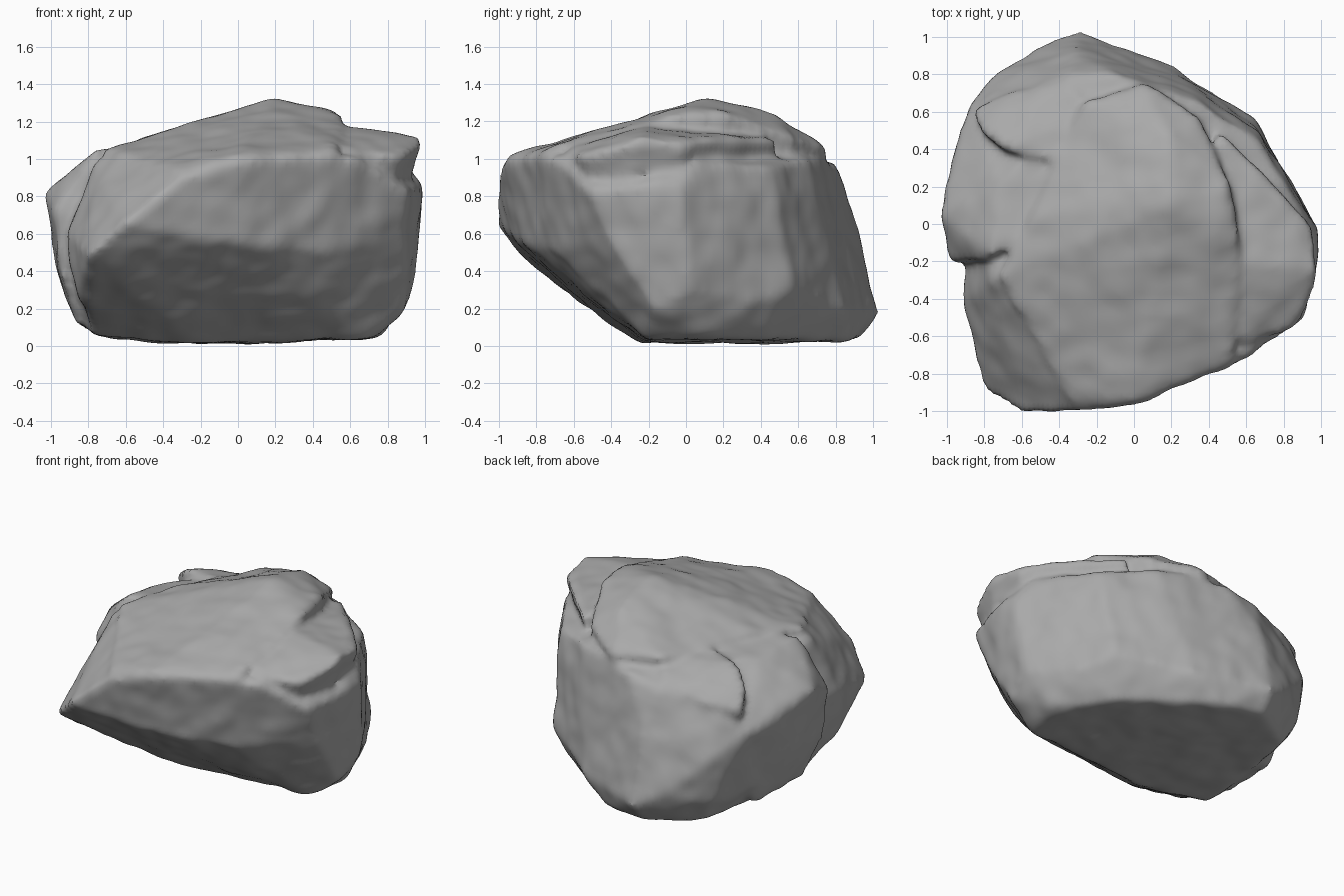
import bpy
import bmesh
from mathutils import Vector, noise

default_cube = bpy.data.objects.get("Cube")
if default_cube:
    bpy.data.objects.remove(default_cube, do_unlink=True)

VOXEL_SIZE = 0.026
SWELL = 0.008


def add_hull(target, points, drop=0.0):
    """Add a closed convex chunk; drop extends it straight down into the rock."""
    corners = [Vector(p) for p in points]
    if drop:
        corners += [c - Vector((c.x * 0.06, c.y * 0.06, drop)) for c in corners]
    chunk = bmesh.new()
    for corner in corners:
        chunk.verts.new(corner)
    hull = bmesh.ops.convex_hull(chunk, input=chunk.verts)
    unused = set(hull["geom_interior"]) | set(hull["geom_unused"])
    bmesh.ops.delete(chunk, geom=[v for v in unused if isinstance(v, bmesh.types.BMVert)],
                     context="VERTS")
    bmesh.ops.recalc_face_normals(chunk, faces=chunk.faces)
    scratch = bpy.data.meshes.new("chunk")
    chunk.to_mesh(scratch)
    chunk.free()
    target.from_mesh(scratch)
    bpy.data.meshes.remove(scratch)


rock_shape = bmesh.new()

# Main body: flat base, overhanging front, steep back
base = [(-.78, -.18, .06), (-.2, -.24, .02), (.68, -.2, .04), (.76, .1, .06),
        (.55, .45, .04), (0, .86, .03), (-.3, .93, .04), (-.65, .7, .05)]
foot = [(.89, -.16, .2), (.93, .02, .3), (.75, .36, .24), (.63, .57, .3),
        (.2, .84, .2), (-.3, 1.02, .18), (-.5, .93, .28), (-.72, .76, .2)]
right_flank = [(.97, -.04, .85), (.97, -.25, .85), (.96, 0, .55),
               (.9, -.5, .82), (.89, -.42, .6)]
left_flank = [(-.85, -.5, .3), (-.8, -.89, .48), (-.9, -.4, .6), (-.85, .45, .25),
              (-.88, .62, .66), (-.72, .81, .5), (-.72, .68, .82)]
front = [(-.62, -1, .64), (-.3, -1, .9), (0, -.97, .99), (.45, -.79, 1.02),
         (.63, -.69, 1), (0, -.87, .56), (.45, -.68, .5), (0, -.5, .25), (.4, -.44, .22)]
crown = [(.9, .05, .97), (.66, .45, .95), (.35, .64, 1), (-.1, .79, .97),
         (-.3, .91, .66), (-.35, .79, .92), (-.75, -.3, .98), (-.6, .3, 1.01)]
add_hull(rock_shape, base + foot + right_flank + left_flank + front + crown)

# Left block, standing proud of the front mass
add_hull(rock_shape, [
    (-1.02, .05, .82), (-.98, -.2, .7), (-.98, .15, .45), (-.95, -.2, .4),
    (-.86, -.1, .12), (-.8, .4, .1), (-.95, .4, .68), (-.88, .6, .68),
    (-.72, .2, 1.03), (-.76, -.18, 1.05), (-.3, .2, 1.08), (-.3, .6, 1),
    (-.3, .3, .1)])

# Upper cap, ending in a broken ledge
add_hull(rock_shape, [
    (.52, -.73, 1.05), (0, -.94, 1.02), (-.32, -.96, .93), (-.72, -.28, 1.04),
    (-.55, .02, 1.1), (-.27, .64, 1.07), (.05, .75, 1.05), (.35, .57, 1.11),
    (.51, .2, 1.24), (.56, -.1, 1.22), (.2, .1, 1.32), (.18, .48, 1.23)], drop=.25)

# Side shelf below the cap
add_hull(rock_shape, [
    (.55, -.62, 1.06), (.66, -.62, 1.02), (.87, -.54, 1.01), (.99, -.3, 1.08),
    (.96, -.24, 1.13), (.96, -.02, 1.08), (.74, .22, 1.11), (.45, .5, 1.1),
    (.5, -.2, 1.17)], drop=.15)

# Thin plate broken off at the rear corner
add_hull(rock_shape, [
    (-.86, .61, .84), (-.82, .5, .95), (-.7, .4, 1.04), (-.4, .34, 1.08),
    (-.2, .55, 1.06), (-.35, .76, .95), (-.66, .71, .87)], drop=.14)

# Fuse the chunks into one skin and soften the edges
rough_mesh = bpy.data.meshes.new("rough_rock")
rock_shape.to_mesh(rough_mesh)
rock_shape.free()
rough = bpy.data.objects.new("rough_rock", rough_mesh)
bpy.context.collection.objects.link(rough)
fuse = rough.modifiers.new("Fuse", "REMESH")
fuse.mode = "VOXEL"
fuse.voxel_size = VOXEL_SIZE
soften = rough.modifiers.new("Soften", "SMOOTH")
soften.factor = 0.5
soften.iterations = 5
graph = bpy.context.evaluated_depsgraph_get()
rock_mesh = bpy.data.meshes.new_from_object(rough.evaluated_get(graph))
bpy.data.objects.remove(rough, do_unlink=True)
rock_mesh.name = "rock"

# Weathered dents and fine chips
skin = bmesh.new()
skin.from_mesh(rock_mesh)
skin.normal_update()
offsets = []
for vert in skin.verts:
    dent = noise.noise(vert.co * 3.2) * 0.016
    chip = noise.noise(vert.co * 8.0 + Vector((5, 2, 7))) * 0.009
    offsets.append(vert.normal * (SWELL + dent + chip))
for vert, offset in zip(skin.verts, offsets):
    vert.co += offset
for face in skin.faces:
    face.smooth = True
skin.to_mesh(rock_mesh)
skin.free()

rock = bpy.data.objects.new("rock", rock_mesh)
bpy.context.collection.objects.link(rock)

# Plain grey stone
stone = bpy.data.materials.new("grey_stone")
stone.use_nodes = True
grey = (0.4, 0.4, 0.4, 1.0)
stone.diffuse_color = grey
shader = next(n for n in stone.node_tree.nodes if n.type == "BSDF_PRINCIPLED")
shader.inputs["Base Color"].default_value = grey
shader.inputs["Roughness"].default_value = 0.9
rock_mesh.materials.clear()
rock_mesh.materials.append(stone)
